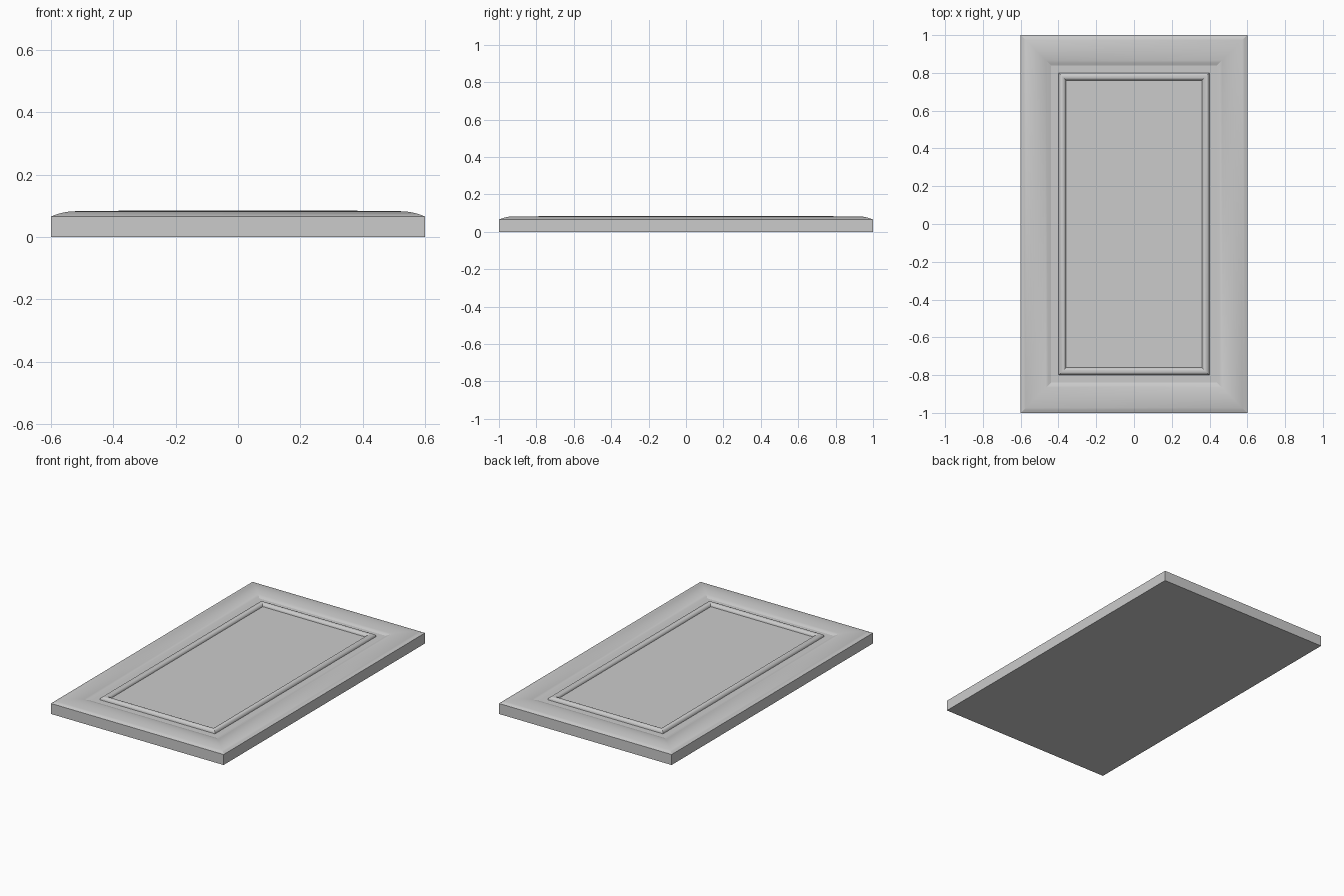
import bpy, bmesh, math

if "Cube" in bpy.data.objects:
    bpy.data.objects.remove(bpy.data.objects["Cube"])

HX, HY = 0.6, 1.0          # half width and half length of the door panel


def sweep_rect(name, profile, cap_start=False, cap_end=False):
    """Run a profile of (inset, height) points round the rectangle with mitred corners."""
    bm = bmesh.new()
    rings = []
    for d, z in profile:
        x, y = HX - d, HY - d
        rings.append([bm.verts.new((sx * x, sy * y, z))
                      for sx, sy in ((-1, -1), (1, -1), (1, 1), (-1, 1))])
    for a, b in zip(rings, rings[1:]):
        for i in range(4):
            j = (i + 1) % 4
            bm.faces.new((a[i], a[j], b[j], b[i]))
    if cap_start:
        bm.faces.new(rings[0][::-1])
    if cap_end:
        bm.faces.new(rings[-1])
    mesh = bpy.data.meshes.new(name)
    bm.to_mesh(mesh)
    bm.free()
    ob = bpy.data.objects.new(name, mesh)
    bpy.context.collection.objects.link(ob)
    bpy.context.view_layer.objects.active = ob
    ob.select_set(True)
    bpy.ops.object.shade_smooth_by_angle(angle=math.radians(20))
    ob.select_set(False)
    return ob


def arch(d0, d1, base, rise, steps):
    """Shallow convex bump between two insets."""
    return [(d0 + (d1 - d0) * i / steps,
             base + rise * (1 - (2 * i / steps - 1) ** 2)) for i in range(steps + 1)]


# Slab with crowned border and flat centre
BASE = 0.066
sweep_rect("door_slab", [(0, 0)] + arch(0, 0.16, BASE, 0.017, 12),
           cap_start=True, cap_end=True)

# Half-round moulding framing the centre panel
bead = [(0.2, BASE)] + [(0.22 - 0.02 * math.cos(math.pi * i / 10),
                         BASE + 0.019 * math.sin(math.pi * i / 10)) for i in range(1, 10)]
sweep_rect("panel_moulding", bead + [(0.24, BASE)])
